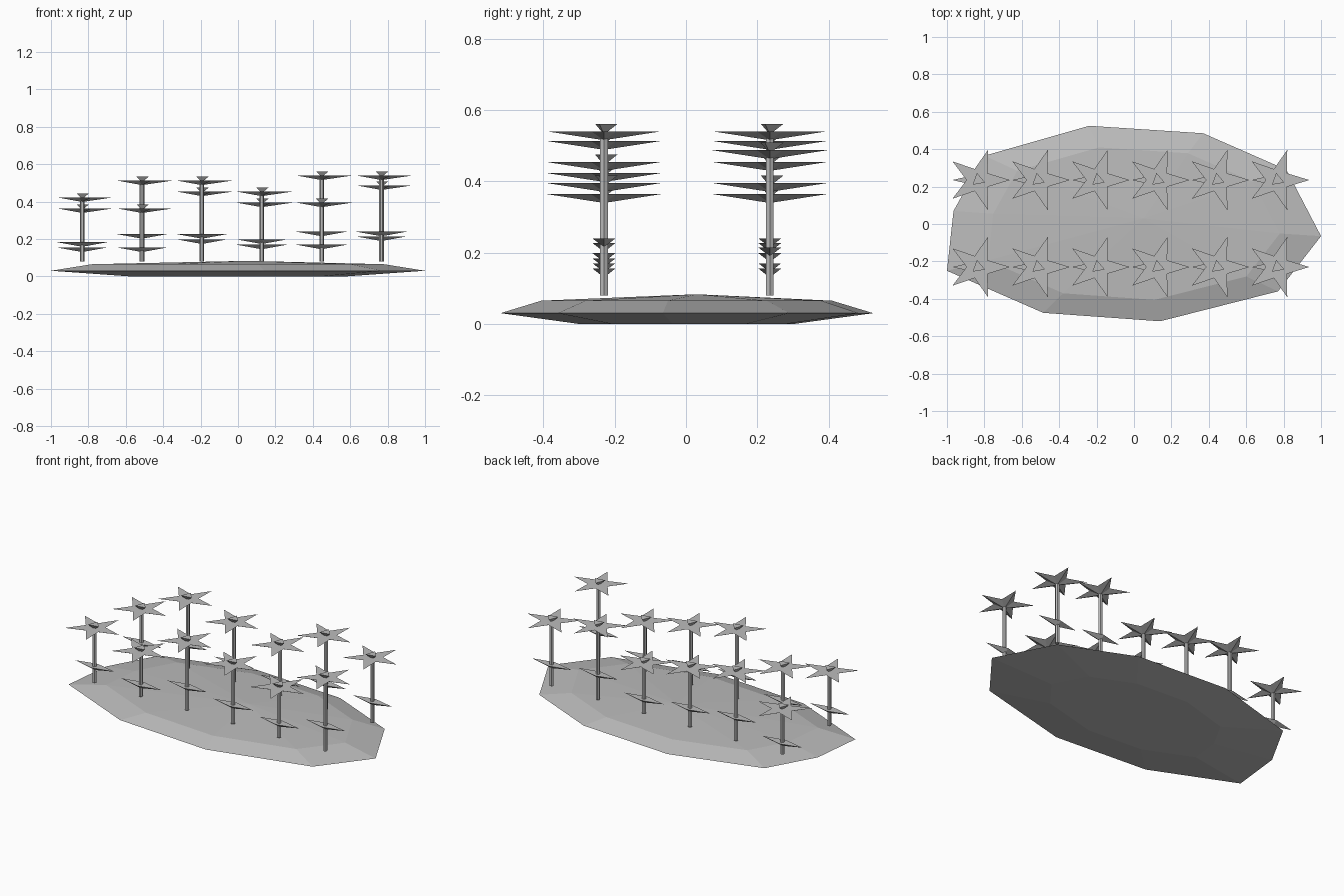
import bpy, bmesh, math

cube = bpy.data.objects.get("Cube")
if cube:
    bpy.data.objects.remove(cube, do_unlink=True)

gray = bpy.data.materials.new("stone gray")
gray.use_nodes = True
gray.diffuse_color = (0.5, 0.5, 0.5, 1)
gray.node_tree.nodes["Principled BSDF"].inputs["Base Color"].default_value = (0.5, 0.5, 0.5, 1)


def finish(name, bm, location=(0, 0, 0)):
    bmesh.ops.recalc_face_normals(bm, faces=bm.faces)
    mesh = bpy.data.meshes.new(name)
    bm.to_mesh(mesh)
    bm.free()
    mesh.materials.append(gray)
    obj = bpy.data.objects.new(name, mesh)
    obj.location = location
    bpy.context.collection.objects.link(obj)
    return obj


def ring(bm, points, z, scale=1):
    return [bm.verts.new((x * scale, y * scale, z)) for x, y in points]


def pairs(loop):
    return zip(loop, loop[1:] + loop[:1])


def fan(bm, loop, tip):
    for a, b in pairs(loop):
        bm.faces.new((a, b, tip))


def bridge(bm, low, high):
    for (a, b), (c, d) in zip(pairs(low), pairs(high)):
        bm.faces.new((a, b, d, c))


def polar(radii, start=0):
    """Evenly spaced points around a circle, one per radius."""
    step = math.tau / len(radii)
    return [(r * math.cos(start + i * step), r * math.sin(start + i * step))
            for i, r in enumerate(radii)]


def hanging_cone(name, points, depth, location):
    """Flat-topped shape whose underside runs down to a point."""
    bm = bmesh.new()
    rim = ring(bm, points, 0)
    bm.faces.new(rim)
    fan(bm, rim, bm.verts.new((0, 0, -depth)))
    return finish(name, bm, location)


# Faceted island slab
outline = [(1, -.065), (.815, .29), (.37, .485), (-.24, .525), (-.8, .365),
           (-.965, .07), (-1, -.25), (-.485, -.475), (.14, -.52), (.77, -.36)]
bm = bmesh.new()
bottom = ring(bm, outline, 0, .58)
rim = ring(bm, outline, .03)
shoulder = ring(bm, outline, .065, .78)
bm.faces.new(bottom)
bridge(bm, bottom, rim)
bridge(bm, rim, shoulder)
fan(bm, shoulder, bm.verts.new((.05, .03, .083)))
finish("island", bm)

# Star-topped plants in two rows
star = polar([.17, .062] * 5)
leaf = polar([.138, .032] * 2)
bud = polar([.039] * 3, math.radians(100))
stem_ring = polar([.0125] * 6)
rows = {
    "front": (-.23, [.423, .364, .513, .454, .395, .54]),
    "back": (.235, [.364, .513, .454, .395, .54, .487]),
}
for row, (y, heights) in rows.items():
    for i, top in enumerate(heights):
        x = -.833 + .32 * i
        tag = f"{row}_{i + 1}"
        bm = bmesh.new()
        foot, head = ring(bm, stem_ring, .08), ring(bm, stem_ring, top)
        bm.faces.new(foot)
        bm.faces.new(head)
        bridge(bm, foot, head)
        finish(f"stem_{tag}", bm, (x, y, 0))
        hanging_cone(f"star_crown_{tag}", star, .025, (x, y, top))
        hanging_cone(f"bud_{tag}", bud, .03, (x, y, top + .021))
        hanging_cone(f"leaf_{tag}", leaf, .025, (x, y, .155 + .48 * (top - .364)))
